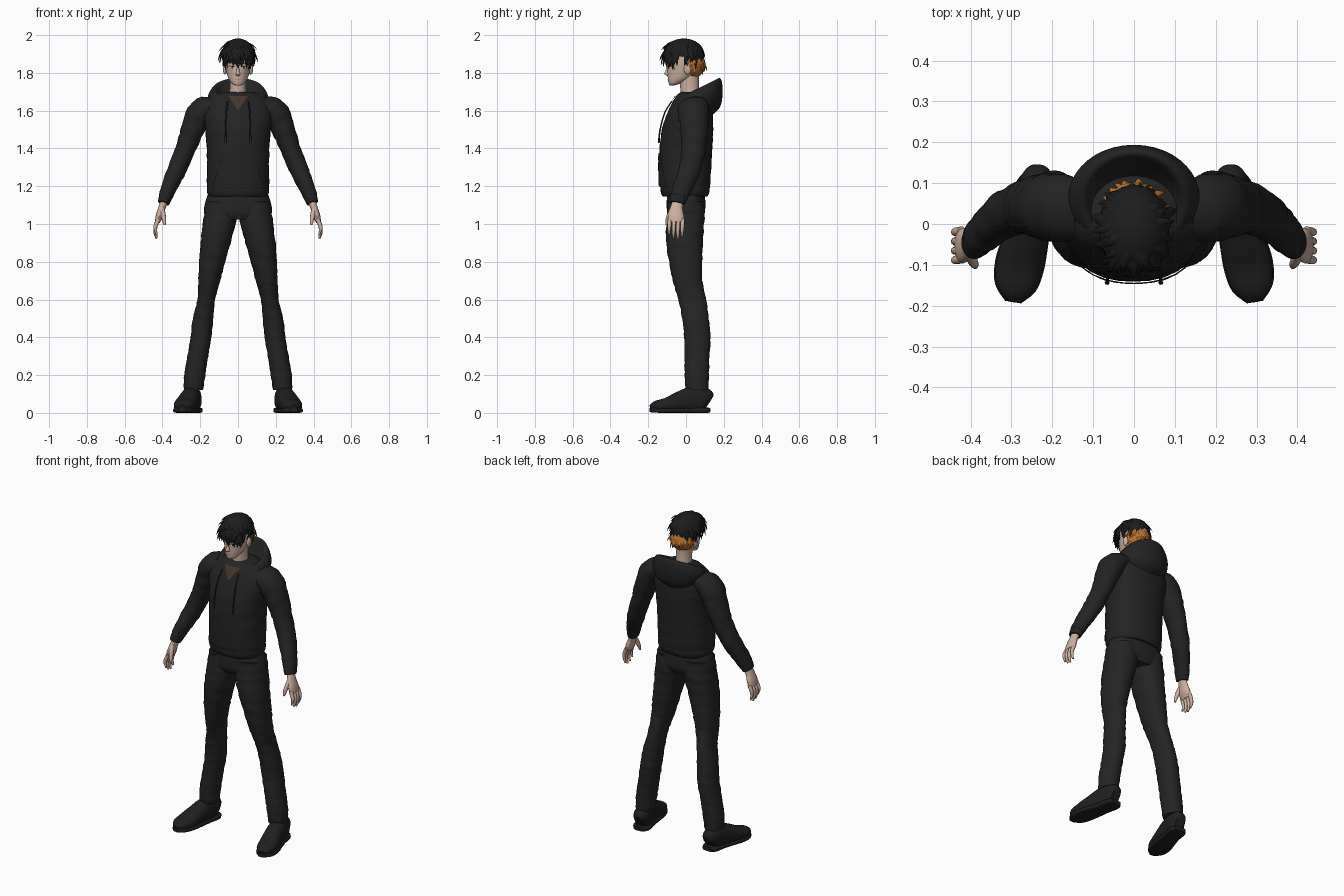
import bpy, bmesh, math, random
from mathutils import Vector

random.seed(7)
if "Cube" in bpy.data.objects:
    bpy.data.objects.remove(bpy.data.objects["Cube"])

parts = []
UP = Vector((0, 0, 1))


def material(name, *rgb):
    m = bpy.data.materials.new(name)
    m.use_nodes = True
    m.diffuse_color = (*rgb, 1)
    bsdf = m.node_tree.nodes["Principled BSDF"]
    bsdf.inputs["Base Color"].default_value = (*rgb, 1)
    bsdf.inputs["Roughness"].default_value = 0.8
    return m


FABRIC = material("black fabric", .017, .017, .017)
DENIM = material("black denim", .018, .018, .019)
LEATHER = material("black leather", .014, .014, .014)
HAIR = material("black hair", .012, .012, .013)
ORANGE = material("orange hair", .50, .17, .025)
SKIN = material("skin", .62, .44, .35)
SHIRT = material("brown shirt", .06, .036, .026)
WHITE = material("eye white", .7, .7, .7)
LIP = material("lip", .36, .2, .16)


def finish(name, bm, mat):
    bmesh.ops.recalc_face_normals(bm, faces=bm.faces)
    mesh = bpy.data.meshes.new(name)
    bm.to_mesh(mesh)
    bm.free()
    mesh.materials.append(mat)
    obj = bpy.data.objects.new(name, mesh)
    bpy.context.collection.objects.link(obj)
    parts.append(obj)
    return obj


def bridge(bm, loops):
    for a, b in zip(loops, loops[1:]):
        n = len(a)
        for i in range(n):
            bm.faces.new((a[i], a[(i + 1) % n], b[(i + 1) % n], b[i]))


def spline(p, steps):
    """Smoothly resample a list of equal-length tuples (Catmull-Rom)."""
    out = []
    for i in range(len(p) - 1):
        a, b, c, d = p[max(i - 1, 0)], p[i], p[i + 1], p[min(i + 2, len(p) - 1)]
        for k in range(steps):
            t = k / steps
            out.append([v + .5 * t * (w - u + t * (2*u - 5*v + 4*w - x + t * (3*(v - w) + x - u)))
                        for u, v, w, x in zip(a, b, c, d)])
    return out + [list(p[-1])]


def loft(name, rings, mat, side=1, follow=False, wrinkle=0, power=2, n=28, steps=5):
    """Skin ellipses given as (x, y, z, rx, ry[, tilt]); follow turns them along the path."""
    rings = spline([(r[0] * side, *r[1:]) for r in rings], steps)
    bm, loops = bmesh.new(), []
    for i, r in enumerate(rings):
        c, u, v = Vector(r[:3]), Vector((1, 0, 0)), Vector((0, 1, 0))
        if follow:
            t = (Vector(rings[min(i + 1, len(rings) - 1)][:3]) - Vector(rings[max(i - 1, 0)][:3])).normalized()
            u = (u - t * t.x).normalized()
            v = t.cross(u)
        if len(r) > 5:
            v = Vector((0, 1, r[5]))
        loop = []
        for k in range(n):
            a = math.tau * k / n
            ca, sa = math.cos(a), math.sin(a)
            f = (abs(ca) ** power + abs(sa) ** power) ** (-1 / power)
            f *= 1 + wrinkle * math.sin(i * 1.9 + 2 * math.sin(a + i * .3)) * math.sin(i * .37 + a)
            loop.append(bm.verts.new(c + u * (r[3] * f * ca) + v * (r[4] * f * sa)))
        loops.append(loop)
    bridge(bm, loops)
    bm.faces.new(loops[0])
    bm.faces.new(loops[-1])
    return finish(name, bm, mat)


def patch(name, target, mat, corners, offset=.003, n=8):
    """Thin plate wrapped on the front of a part; corners are (x, z) pairs."""
    a, b, c, d = (Vector((x, -.4, z)) for x, z in corners)
    bm = bmesh.new()
    grid = [[bm.verts.new(a.lerp(b, i / n).lerp(d.lerp(c, i / n), j / n)) for i in range(n + 1)]
            for j in range(n + 1)]
    for j in range(n):
        for i in range(n):
            bm.faces.new((grid[j][i], grid[j][i+1], grid[j+1][i+1], grid[j+1][i]))
    obj = finish(name, bm, mat)
    mod = obj.modifiers.new("wrap", "SHRINKWRAP")
    mod.target, mod.offset = target, offset
    mod.wrap_method, mod.wrap_mode = "PROJECT", "ABOVE_SURFACE"
    mod.use_project_y = True


def ellipsoid(name, center, radii, mat, keep=lambda p: True):
    bm = bmesh.new()
    bmesh.ops.create_uvsphere(bm, u_segments=32, v_segments=20, radius=1)
    bmesh.ops.delete(bm, geom=[v for v in bm.verts if not keep(v.co)], context="VERTS")
    for v in bm.verts:
        v.co = Vector(center) + Vector(p * r for p, r in zip(v.co, radii))
    return finish(name, bm, mat)


def tuft(bm, base, normal, direction, length, width):
    """One flat pointed lock that droops toward its tip."""
    across = direction.cross(normal).normalized()
    loops = []
    for k in range(5):
        t = k / 4
        c = base + direction * length * t - (normal * .25 + UP * .2) * length * t * t
        w = width * (1 - t) ** .7 + .0004
        loops.append([bm.verts.new(c + across * w * math.cos(a) + normal * w * .45 * math.sin(a))
                      for a in (math.tau * j / 6 for j in range(6))])
    bridge(bm, loops)
    bm.faces.new(loops[-1])


def locks(name, mat, count, center, radii, az, height, length, width, lift):
    """Scatter locks on an ellipsoid between two azimuths and two relative heights."""
    bm = bmesh.new()
    for i in range(count):
        a, h = random.uniform(*az), random.uniform(*height)
        s = math.sqrt(1 - h * h)
        nrm = Vector((s * math.cos(a), s * math.sin(a), h))
        base = Vector(center) + Vector(p * r for p, r in zip(nrm, radii))
        down = (nrm * h - UP + Vector((random.uniform(-.5, .5), random.uniform(-.6, .2), 0))).normalized()
        tuft(bm, base - nrm * .006, nrm, (down + nrm * lift * random.uniform(.5, 1.3)).normalized(),
             random.uniform(*length), random.uniform(*width))
    finish(name, bm, mat)


# Hoodie body, hem, hood
torso = loft("hoodie_body", [
    (0, -.005, 1.165, .158, .122), (0, -.005, 1.2, .165, .132), (0, -.003, 1.3, .164, .137),
    (0, 0, 1.4, .166, .139), (0, .008, 1.5, .174, .136), (0, .02, 1.58, .186, .122),
    (0, .03, 1.64, .17, .104), (0, .035, 1.68, .125, .085), (0, .035, 1.7, .08, .06)],
    FABRIC, power=2.3, wrinkle=.012)
loft("hoodie_hem", [(0, -.005, 1.145, .154, .118), (0, -.005, 1.16, .162, .126),
                    (0, -.005, 1.185, .165, .13), (0, -.005, 1.2, .155, .12)], FABRIC, power=2.3)
loft("hood", [
    (0, .05, 1.6, .115, .09, -.25), (0, .062, 1.635, .15, .12, -.1), (0, .066, 1.675, .16, .128, .2),
    (0, .062, 1.71, .14, .125, .42), (0, .06, 1.715, .12, .108, .5), (0, .058, 1.69, .1, .088, .45),
    (0, .045, 1.645, .06, .06, .3)], FABRIC, n=40)
patch("kangaroo_pocket", torso, FABRIC, [(-.13, 1.2), (.13, 1.2), (.075, 1.375), (-.075, 1.375)], .007)
patch("shirt_neckline", torso, SHIRT, [(-.004, 1.605), (.004, 1.605), (.05, 1.675), (-.05, 1.675)], .006)
loft("shirt_collar", [(0, .022, 1.63, .068, .07), (0, .022, 1.665, .06, .06),
                      (0, .022, 1.685, .052, .052)], SHIRT)

# Trousers seat
loft("trouser_seat", [(0, 0, 1.18, .15, .1), (0, 0, 1.12, .172, .102), (0, 0, 1.06, .18, .1),
                      (0, 0, 1.025, .15, .085)], DENIM, power=2.3)

# Neck and head
loft("neck", [(0, .03, 1.62, .055, .055), (0, .022, 1.68, .046, .05), (0, .018, 1.74, .043, .05),
              (0, .015, 1.8, .045, .055)], SKIN)
head = loft("head", [
    (0, -.073, 1.734, .016, .014), (0, -.058, 1.745, .034, .034), (0, -.034, 1.77, .05, .062),
    (0, -.012, 1.81, .062, .086), (0, -.004, 1.86, .07, .096), (0, 0, 1.92, .068, .09),
    (0, 0, 1.965, .04, .05)], SKIN, n=36)
loft("nose", [(0, -.088, 1.838, .006, .008), (0, -.098, 1.81, .008, .011), (0, -.101, 1.793, .012, .014),
              (0, -.09, 1.784, .008, .008)], SKIN)
patch("mouth", head, LIP, [(-.018, 1.764), (.018, 1.764), (.014, 1.768), (-.014, 1.768)], .002)

for s, tag in ((1, "left"), (-1, "right")):
    # Face details
    patch(tag + "_eye", head, WHITE, [(s*.015, 1.824), (s*.042, 1.826), (s*.044, 1.835), (s*.018, 1.832)], .0015)
    patch(tag + "_iris", head, HAIR, [(s*.025, 1.824), (s*.034, 1.824), (s*.034, 1.835), (s*.025, 1.835)], .0025)
    patch(tag + "_lash", head, HAIR, [(s*.014, 1.832), (s*.046, 1.835), (s*.046, 1.839), (s*.016, 1.835)], .003)
    patch(tag + "_brow", head, HAIR, [(s*.012, 1.845), (s*.047, 1.853), (s*.046, 1.858), (s*.012, 1.851)], .003)
    ellipsoid(tag + "_ear", (s * .069, .008, 1.82), (.011, .019, .029), SKIN)

    # Drawstring
    loft(tag + "_drawstring", [(s*.055, -.075, 1.65, .004, .004), (s*.062, -.112, 1.59, .004, .004),
                               (s*.065, -.137, 1.5, .004, .004), (s*.066, -.144, 1.43, .006, .005)],
         FABRIC, n=8)

    # Sleeve and cuff
    loft(tag + "_sleeve", [
        (.13, .035, 1.625, .05, .08), (.195, .04, 1.595, .07, .083), (.24, .043, 1.5, .062, .074),
        (.277, .04, 1.4, .053, .064), (.322, .02, 1.29, .05, .058), (.362, -.015, 1.2, .042, .052),
        (.386, -.038, 1.14, .036, .046)], FABRIC, s, follow=True, wrinkle=.045)
    loft(tag + "_cuff", [(.375, -.03, 1.165, .036, .046), (.388, -.042, 1.13, .034, .044),
                         (.394, -.047, 1.11, .03, .04)], FABRIC, s, follow=True)

    # Hand
    loft(tag + "_palm", [(.386, -.04, 1.13, .02, .028), (.403, -.05, 1.085, .019, .033),
                         (.417, -.053, 1.04, .019, .043), (.427, -.053, 1.01, .013, .04)],
         SKIN, s, follow=True, n=16)
    for k, tip in enumerate((.945, .928, .922, .935)):
        y = -.086 + k * .023
        loft(f"{tag}_finger_{k + 1}", [
            (.422, y, 1.025, .011, .011), (.436, y - .002, .99, .011, .0105),
            (.438, y - .003, tip + .03, .009, .009), (.43, y - .003, tip, .005, .005)],
            SKIN, s, follow=True, n=10, steps=3)
    loft(tag + "_thumb", [(.403, -.07, 1.085, .013, .013), (.396, -.088, 1.05, .013, .013),
                          (.39, -.1, 1.015, .01, .01), (.388, -.104, .995, .005, .005)],
         SKIN, s, follow=True, n=10, steps=3)

    # Trouser leg
    loft(tag + "_trouser_leg", [
        (.09, 0, 1.12, .08, .094), (.095, -.002, 1.03, .088, .1), (.115, -.008, .92, .081, .098),
        (.137, -.002, .8, .069, .088), (.152, .008, .7, .058, .078), (.168, .033, .6, .047, .074),
        (.185, .05, .5, .054, .07), (.196, .06, .4, .055, .07), (.213, .058, .3, .055, .066),
        (.229, .057, .2, .056, .064), (.236, .058, .12, .051, .06)],
        DENIM, s, wrinkle=.03, power=2.2, steps=6)

    # Shoe, sole and laces
    loft(tag + "_shoe", [
        (.235, .122, .055, .028, .045), (.238, .095, .068, .046, .066), (.25, .03, .07, .05, .068),
        (.264, -.035, .058, .054, .055), (.28, -.1, .042, .058, .039), (.29, -.155, .035, .048, .03),
        (.295, -.187, .026, .018, .016)], LEATHER, s, follow=True, power=2.4)
    loft(tag + "_sole", [
        (.235, .126, .014, .034, .013), (.238, .095, .014, .051, .014), (.25, .03, .013, .05, .013),
        (.264, -.035, .013, .056, .013), (.28, -.1, .013, .061, .013), (.29, -.155, .014, .051, .013),
        (.296, -.191, .015, .02, .011)], LEATHER, s, follow=True, power=5)
    for k in range(4):
        y, z = -.01 - k * .025, .117 - k * .012
        x = .258 + k * .006
        loft(f"{tag}_lace_{k + 1}", [(x - .035, y, z - .016, .004, .004), (x, y, z, .004, .005),
                                     (x + .035, y, z - .016, .004, .004)], LEATHER, s, n=8)

# Hair: orange undercut below, black crop above
ellipsoid("undercut", (0, .02, 1.845), (.076, .083, .075), ORANGE, lambda p: p.y > .05)
locks("undercut_locks", ORANGE, 60, (0, .02, 1.85), (.076, .084, .07), (-.1, math.pi + .1), (-.5, .4),
      (.025, .045), (.006, .01), .55)
ellipsoid("hair_cap", (0, -.012, 1.9), (.086, .108, .082), HAIR, lambda p: p.z > -.3)
locks("crown_locks", HAIR, 190, (0, -.012, 1.9), (.084, .106, .08), (0, math.tau), (-.2, .97),
      (.04, .07), (.010, .017), .3)
locks("fringe_locks", HAIR, 26, (0, -.014, 1.9), (.084, .108, .08), (math.pi * 1.1, math.pi * 1.9), (-.25, .1),
      (.035, .06), (.008, .013), .12)

# Smooth shading with sharp edges kept
bpy.ops.object.select_all(action="DESELECT")
for obj in parts:
    obj.select_set(True)
bpy.context.view_layer.objects.active = parts[0]
bpy.ops.object.shade_smooth_by_angle(angle=math.radians(45))
